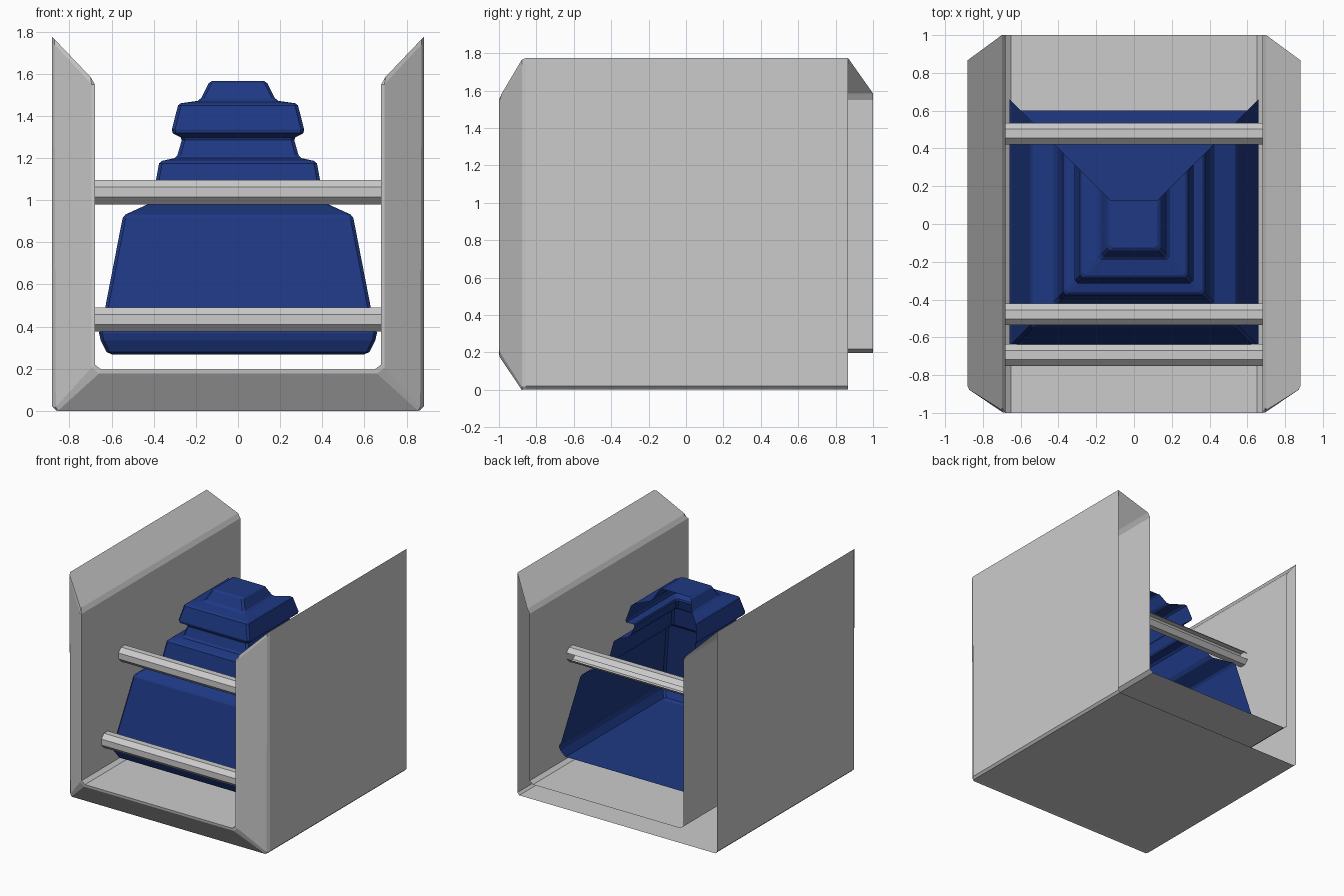
import bpy, bmesh, math

if "Cube" in bpy.data.objects:
    bpy.data.objects.remove(bpy.data.objects["Cube"])


def make_object(name, rings, caps=(), closed=False, skip=None, color=None):
    """Loft a list of equal-length point rings; caps are lists of (ring, point) indices."""
    bm = bmesh.new()
    grid = [[bm.verts.new(p) for p in ring] for ring in rings]
    n = len(rings[0])
    for a, b in zip(grid, grid[1:]):
        for i in range(n if closed else n - 1):
            if i != skip:
                j = (i + 1) % n
                bm.faces.new((a[i], a[j], b[j], b[i]))
    for cap in caps:
        bm.faces.new([grid[r][p] for r, p in cap])
    bmesh.ops.recalc_face_normals(bm, faces=bm.faces)
    mesh = bpy.data.meshes.new(name)
    bm.to_mesh(mesh)
    bm.free()
    obj = bpy.data.objects.new(name, mesh)
    bpy.context.collection.objects.link(obj)
    if color:
        mat = bpy.data.materials.new(name)
        mat.diffuse_color = color
        mat.use_nodes = True
        mat.node_tree.nodes["Principled BSDF"].inputs["Base Color"].default_value = mat.diffuse_color
        mesh.materials.append(mat)
    return obj


# Hollow U-shaped housing, open at the back: stations of (y, half profile)
def u_ring(y, half):
    ys = y if isinstance(y, tuple) else (y,) * len(half)
    right = [(x, yy, z) for (x, z), yy in zip(half, ys)]
    return right + [(-x, yy, z) for x, yy, z in reversed(right)]


outer = [(.882, 1.775), (.882, 1.74), (.882, .02), (.865, .003)]
lip = [(.872, 1.765), (.872, 1.74), (.865, .018), (.855, 0.0)]
rim = [(.70, 1.585), (.695, 1.55), (.695, .205), (.66, .177)]
inner = [(.70, 1.585), (.68, 1.55), (.68, .22), (.65, .197)]
stations = [
    u_ring(.866, outer),
    u_ring(-.855, outer),
    u_ring(-.878, lip),
    u_ring((-.985, -.997, -.997, -.997), rim),
    u_ring((-.97, -1.0, -1.0, -1.0), inner),
    u_ring(1.0, inner),
]
last = len(stations[0]) - 1
sloped_tops = [[(r, p) for r in range(len(stations))] for p in (0, last)]
make_object("housing", stations, sloped_tops)

# Stepped insert: square tiers with front and sides only, open at the back
profile = [
    (.60, .268), (.625, .28), (.652, .335), (.66, .37), (.648, .40),
    (.548, .915), (.535, .932), (.425, .982), (.405, 1.01), (.375, 1.175),
    (.36, 1.187), (.30, 1.20), (.287, 1.215), (.267, 1.285), (.272, 1.298),
    (.31, 1.318), (.314, 1.335), (.285, 1.45), (.272, 1.46), (.19, 1.472),
    (.175, 1.485), (.14, 1.555), (.125, 1.565),
]
c = .015
tiers = []
for h, z in profile:
    half = [(h, h, z), (h, c - h, z), (h - c, -h, z)]
    tiers.append(half + [(-x, y, z) for x, y, z in reversed(half)])
ends = [[(r, p) for p in range(6)] for r in (0, len(tiers) - 1)]
make_object("stepped_insert", tiers, ends, color=(.013, .04, .23, 1))

# Octagonal cross bars, with the rear flat left open
radius = .0575 / math.cos(math.pi / 8)
angles = [math.radians(22.5 + 45 * i) for i in range(8)]
for name, y, z in (("upper_front_bar", -.478, 1.038),
                   ("upper_back_bar", .478, 1.038),
                   ("lower_front_bar", -.693, .433)):
    rings = [[(x, y + radius * math.cos(a), z + radius * math.sin(a)) for a in angles]
             for x in (-.682, .682)]
    make_object(name, rings, closed=True, skip=7)
